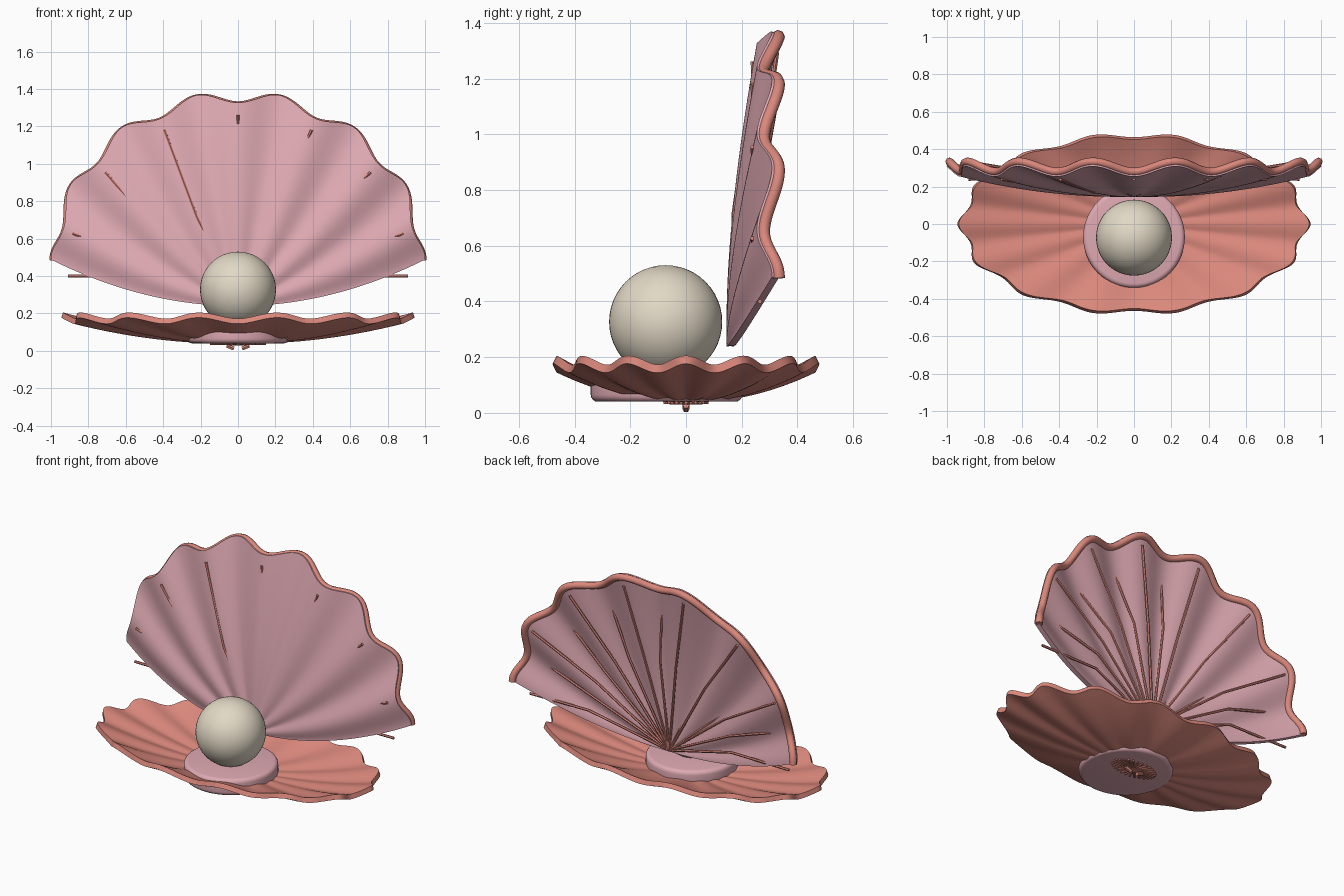
import bpy, bmesh, math
from mathutils import Vector

if "Cube" in bpy.data.objects:
    bpy.data.objects.remove(bpy.data.objects["Cube"])

RIBS = 14


def material(name, rgb):
    m = bpy.data.materials.new(name)
    m.diffuse_color = (*rgb, 1)
    m.use_nodes = True
    m.node_tree.nodes["Principled BSDF"].inputs["Base Color"].default_value = m.diffuse_color
    return m


PINK = material("soft_pink", (0.74, 0.40, 0.45))
CORAL = material("coral", (0.70, 0.245, 0.20))
PEARL = material("cream", (0.76, 0.69, 0.56))


def finish(obj, mat, angle=50):
    obj.data.materials.append(mat)
    bpy.ops.object.select_all(action='DESELECT')
    obj.select_set(True)
    bpy.context.view_layer.objects.active = obj
    bpy.ops.object.shade_smooth_by_angle(angle=math.radians(angle))


def shell(name, surface, sweep, segs, rings, thickness, mat):
    """Scalloped sheet swept around its apex, thickened evenly."""
    bm = bmesh.new()
    closed = sweep > 6
    grid = []
    for i in range(segs if closed else segs + 1):
        a = sweep * i / segs
        grid.append([bm.verts.new(surface(max(j / rings, 0.015), a)) for j in range(rings + 1)])
    for i in range(segs):
        p, q = grid[i], grid[(i + 1) % len(grid)]
        for j in range(rings):
            bm.faces.new((p[j], p[j + 1], q[j + 1], q[j]))
    bmesh.ops.recalc_face_normals(bm, faces=bm.faces)
    mesh = bpy.data.meshes.new(name)
    bm.to_mesh(mesh)
    bm.free()
    obj = bpy.data.objects.new(name, mesh)
    bpy.context.collection.objects.link(obj)
    mod = obj.modifiers.new("thickness", 'SOLIDIFY')
    mod.thickness = thickness
    mod.offset = 0
    bpy.context.view_layer.objects.active = obj
    obj.select_set(True)
    bpy.ops.object.modifier_apply(modifier=mod.name)
    finish(obj, mat)


def tubes(name, paths, radius, mat, res=1):
    """Round rods along point lists, joined as one mesh."""
    cu = bpy.data.curves.new(name, 'CURVE')
    cu.dimensions = '3D'
    cu.bevel_depth = radius
    cu.bevel_resolution = res
    cu.use_fill_caps = True
    for pts in paths:
        sp = cu.splines.new('POLY')
        sp.points.add(len(pts) - 1)
        for p, co in zip(sp.points, pts):
            p.co = (*co, 1)
    obj = bpy.data.objects.new(name, cu)
    bpy.context.collection.objects.link(obj)
    bpy.ops.object.select_all(action='DESELECT')
    obj.select_set(True)
    bpy.context.view_layer.objects.active = obj
    bpy.ops.object.convert(target='MESH')
    finish(bpy.context.view_layer.objects.active, mat)


def upper(t, a):
    w = math.cos(RIBS * a)
    r = t * (0.975 + 0.022 * w * t)
    return Vector((r * math.cos(a),
                   0.160 + 0.142 * r * r + 0.021 * w * t,
                   0.24 + 0.90 * r * math.sin(a) + 0.25 * r * r))


def lower(t, a):
    w = math.cos(RIBS * a)
    r = t * (0.975 + 0.025 * w * t)
    return Vector((0.94 * r * math.cos(a), 0.482 * r * math.sin(a),
                   0.053 + 0.128 * r * r + 0.010 * w * t))


# Raised and resting shell halves
shell("upper_shell", upper, math.pi, 168, 20, 0.028, PINK)
shell("lower_shell", lower, 2 * math.pi, 336, 16, 0.030, CORAL)

# Rolled lip along the raised rim
lip = []
for i in range(169):
    a = math.pi * i / 168
    p = upper(0.99, a)
    p.y += 0.014
    lip.append(p)
tubes("upper_lip", [lip], 0.022, CORAL, 2)

# Thin bent rods behind the raised shell
rods = []
for i in range(RIBS + 1):
    a = math.pi * i / RIBS
    c, s = math.cos(a), math.sin(a)
    shallow = i in (9, 11)
    mid = Vector((0.5 * c, 0.215 if shallow else 0.26, 0.40 + 0.45 * s))
    if shallow:
        mid = upper(0.53, a) - Vector((0, 0.014 if i == 9 else -0.004, 0))
    end = Vector((0.91 * c, 0.265, 0.40 + 0.86 * s))
    if 0 < i < RIBS:
        end = upper(0.95, a)
        end.y += -0.018 if i % 2 else 0.02
    rods.append([(0, 0.168, 0.245), mid, end])
tubes("upper_rods", rods, 0.008, CORAL)

# Small rods gathered under the resting shell
star = []
for i in range(RIBS * 2):
    a = math.pi * i / RIBS
    star.append([(0, 0, 0.034), (0.15 * math.cos(a), 0.08 * math.sin(a), 0.037)])
tubes("under_rods", star, 0.006, CORAL)
tubes("under_knob", [[(x * 0.06, 0, 0.028), (x * 0.022, 0, 0.012)] for x in (-1, 1)],
      0.012, CORAL)

# Cushion under the pearl
bpy.ops.mesh.primitive_cylinder_add(vertices=64, radius=0.272, depth=0.105,
                                    location=(0, -0.07, 0.0925))
cushion = bpy.context.object
cushion.name = "cushion"
bev = cushion.modifiers.new("round", 'BEVEL')
bev.width = 0.025
bev.segments = 4
bev.limit_method = 'ANGLE'
bpy.ops.object.modifier_apply(modifier=bev.name)
finish(cushion, PINK)

# Pearl
bpy.ops.mesh.primitive_uv_sphere_add(segments=48, ring_count=24, radius=0.203,
                                     location=(0, -0.073, 0.327))
pearl = bpy.context.object
pearl.name = "pearl"
finish(pearl, PEARL)
